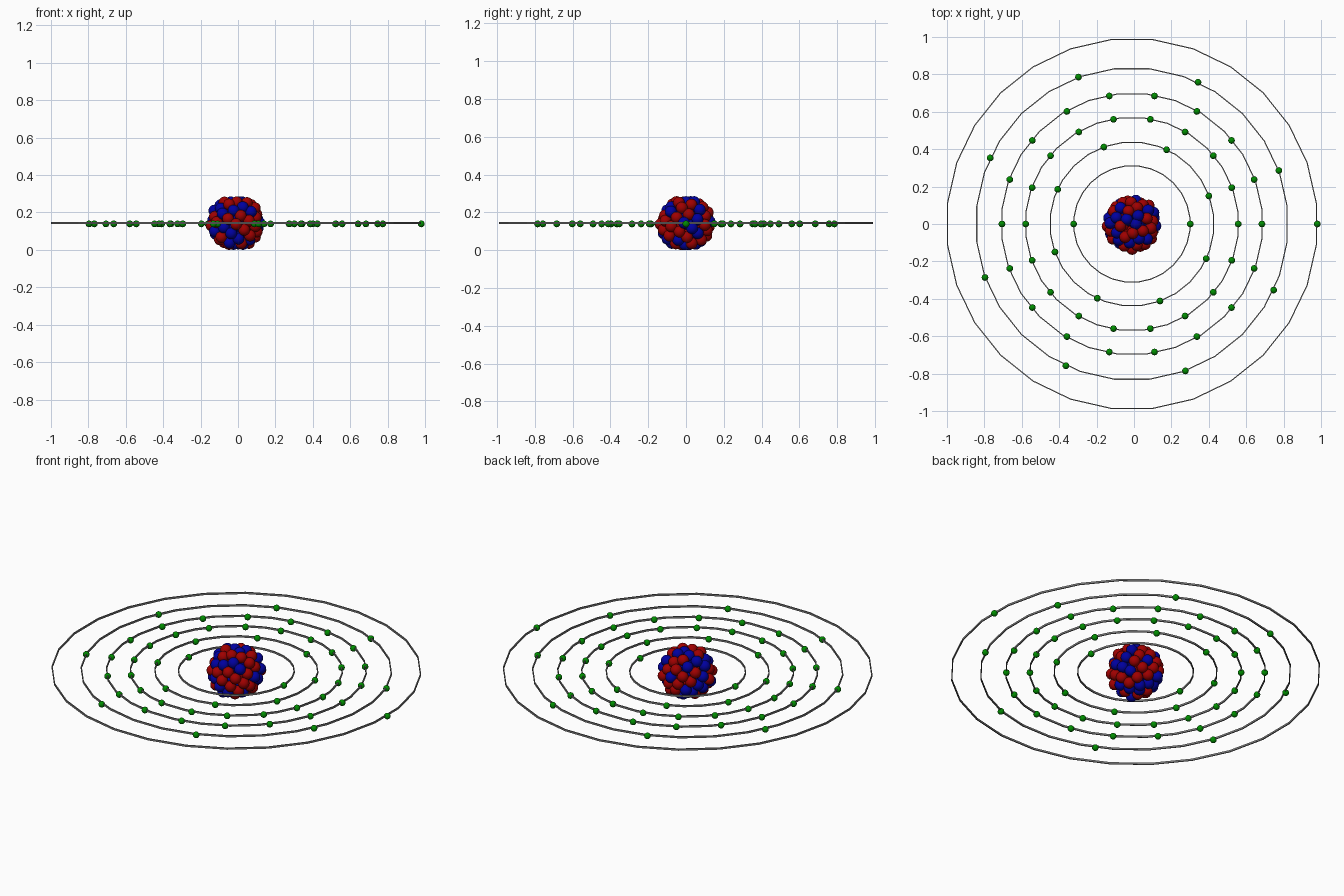
import bpy, bmesh, math, random
from mathutils import Matrix, Vector

cube = bpy.data.objects.get("Cube")
if cube:
    bpy.data.objects.remove(cube, do_unlink=True)

random.seed(11)
CENTRE = Vector((-0.011, 0, 0.143))
SEGMENTS = 28


def material(name, r, g, b):
    m = bpy.data.materials.new(name)
    m.use_nodes = True
    m.diffuse_color = (r, g, b, 1)
    m.node_tree.nodes["Principled BSDF"].inputs["Base Color"].default_value = (r, g, b, 1)
    return m


red = material("red", 0.35, 0, 0)
blue = material("blue", 0, 0, 0.35)
green = material("green", 0, 0.27, 0)
grey = material("grey", 0.2, 0.2, 0.2)


def add_object(name, bm, mat, smooth):
    mesh = bpy.data.meshes.new(name)
    bm.to_mesh(mesh)
    bm.free()
    mesh.materials.append(mat)
    for p in mesh.polygons:
        p.use_smooth = smooth
    obj = bpy.data.objects.new(name, mesh)
    obj.location = CENTRE
    bpy.context.collection.objects.link(obj)


def add_balls(name, points, radius, mat):
    bm = bmesh.new()
    for p in points:
        bmesh.ops.create_uvsphere(bm, u_segments=16, v_segments=10, radius=radius,
                                  matrix=Matrix.Translation(p))
    add_object(name, bm, mat, True)


def add_ring(name, radius, width=0.006, height=0.011):
    # Thin faceted band with a rectangular section, flat edges at the four sides
    bm = bmesh.new()
    scale = 1 / math.cos(math.pi / SEGMENTS)
    loops = []
    for i in range(SEGMENTS):
        a = (i + 0.5) * math.tau / SEGMENTS
        section = []
        for dr, dz in ((-1, -1), (1, -1), (1, 1), (-1, 1)):
            r = radius * scale + dr * width / 2
            section.append(bm.verts.new((r * math.cos(a), r * math.sin(a), dz * height / 2)))
        loops.append(section)
    for i, a in enumerate(loops):
        b = loops[(i + 1) % SEGMENTS]
        for j in range(4):
            k = (j + 1) % 4
            bm.faces.new((a[j], b[j], b[k], a[k]))
    bmesh.ops.recalc_face_normals(bm, faces=bm.faces)
    add_object(name, bm, grey, False)


def shell(count, radius):
    # Evenly spread points on a sphere, flattened at top and bottom
    points = []
    for i in range(count):
        z = 1 - (2 * i + 1) / count
        r = math.sqrt(1 - z * z)
        a = i * math.pi * (3 - math.sqrt(5))
        p = Vector((r * math.cos(a), r * math.sin(a), z)) * radius
        p *= random.uniform(0.94, 1.05)
        p.z = max(-0.112, min(0.112, p.z))
        points.append(p)
    return points


# Nucleus: packed balls of two kinds, evenly mixed
nucleons = shell(70, 0.128) + shell(40, 0.08) + shell(13, 0.035)
kinds = [i % 2 for i in range(len(nucleons))]
random.shuffle(kinds)
for name, kind, mat in (("protons", 0, red), ("neutrons", 1, blue)):
    add_balls(name, [p for p, k in zip(nucleons, kinds) if k == kind], 0.031, mat)

# Orbits with their electrons: ring radius, electron radius, count, start angle
orbits = ((0.31, 0.312, 2, 0), (0.436, 0.438, 8, 20), (0.567, 0.568, 18, 0),
          (0.695, 0.695, 18, 0), (0.83, 0.836, 8, 20), (0.986, 0.991, 1, 0))
for n, (ring_radius, radius, count, start) in enumerate(orbits, 1):
    add_ring(f"orbit_ring_{n}", ring_radius)
    points = []
    for i in range(count):
        a = math.radians(start) + i * math.tau / count
        points.append(Vector((radius * math.cos(a), radius * math.sin(a), -0.004)))
    add_balls(f"electrons_{n}", points, 0.018, green)
